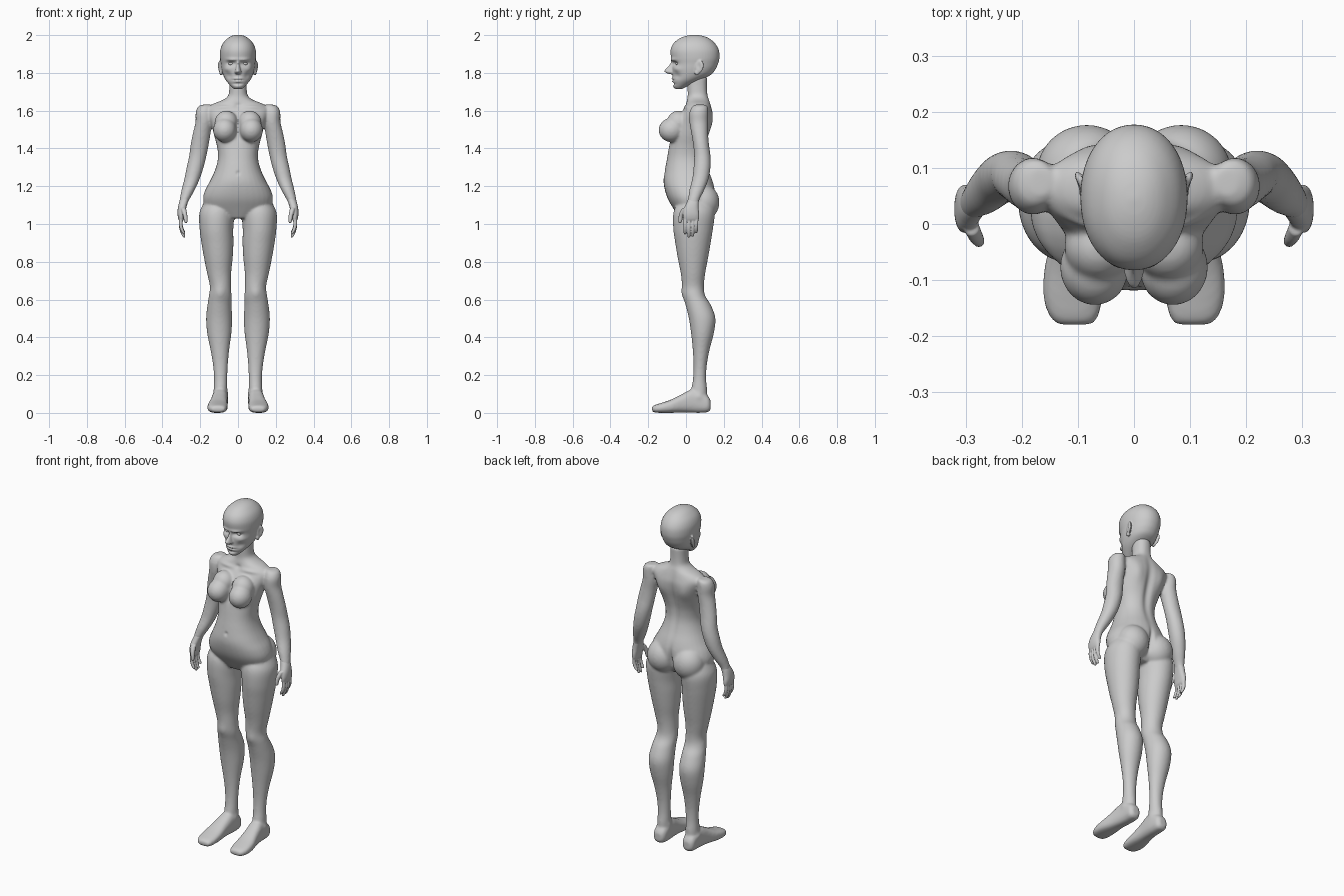
import bpy, bmesh
from math import cos, sin, pi, exp, radians
from mathutils import Vector, Matrix


def spline(rows, sub=4):
    out = []
    for i in range(len(rows) - 1):
        a, b, c, d = (rows[max(0, min(len(rows) - 1, i + k))] for k in (-1, 0, 1, 2))
        for s in range(sub):
            t = s / sub
            out.append([0.5 * (2 * q + (r - p) * t + (2 * p - 5 * q + 4 * r - w) * t * t
                               + (3 * q - p - 3 * r + w) * t ** 3) for p, q, r, w in zip(a, b, c, d)])
    return out + [list(rows[-1])]


def loft(bm, rows, side=1, axis='z', power=2.0, n=32):
    """rows: (position along axis, centre x, half width, low, high)"""
    rings = []
    for p, x, hw, lo, hi in spline(rows):
        ring = []
        for k in range(n):
            c, s = cos(2 * pi * k / n), sin(2 * pi * k / n)
            c = abs(c) ** (2 / power) * (1 if c > 0 else -1)
            s = abs(s) ** (2 / power) * (1 if s > 0 else -1)
            u, v = side * (x + hw * c), (lo + hi) / 2 + (hi - lo) / 2 * s
            ring.append(bm.verts.new((u, v, p) if axis == 'z' else (u, p, v)))
        rings.append(ring)
    faces = [bm.faces.new(rings[0]), bm.faces.new(rings[-1])]
    for a, b in zip(rings, rings[1:]):
        for k in range(n):
            faces.append(bm.faces.new((a[k], a[(k + 1) % n], b[(k + 1) % n], b[k])))
    bmesh.ops.recalc_face_normals(bm, faces=faces)


def ball(bm, centre, radii, rot=Matrix()):
    m = Matrix.Translation(centre) @ rot @ Matrix.Diagonal((*radii, 1))
    bmesh.ops.create_uvsphere(bm, u_segments=32, v_segments=20, radius=1, matrix=m)


def finish(bm, name, voxel, smooth, pushes=()):
    """Fuse the parts, relax the joins, then sculpt with soft pushes."""
    me = bpy.data.meshes.new(name)
    bm.to_mesh(me)
    bm.free()
    ob = bpy.data.objects.new(name, me)
    bpy.context.collection.objects.link(ob)
    r = ob.modifiers.new("fuse", 'REMESH')
    r.mode = 'VOXEL'
    r.voxel_size = voxel
    s = ob.modifiers.new("relax", 'SMOOTH')
    s.factor, s.iterations = 0.5, smooth
    bpy.context.view_layer.update()
    dg = bpy.context.evaluated_depsgraph_get()
    new = bpy.data.meshes.new_from_object(ob.evaluated_get(dg))
    ob.modifiers.clear()
    ob.data = new
    for centre, radii, move in pushes:
        c, mv = Vector(centre), Vector(move)
        for v in new.vertices:
            d = v.co - c
            e = sum((d[i] / radii[i]) ** 2 for i in range(3))
            if e < 8:
                v.co += mv * exp(-e)
    for p in new.polygons:
        p.use_smooth = True
    return ob


# ---- body: torso and neck
bm = bmesh.new()
TORSO = [(1.03, .08, -.035, .09), (1.08, .165, -.066, .13), (1.13, .185, -.095, .15),
         (1.18, .174, -.112, .153), (1.23, .147, -.119, .142), (1.29, .12, -.111, .12),
         (1.35, .106, -.1, .106), (1.41, .111, -.09, .108), (1.47, .127, -.08, .122),
         (1.53, .142, -.062, .137), (1.58, .16, -.033, .142), (1.61, .165, -.012, .137),
         (1.637, .13, .0, .13), (1.657, .08, .005, .124), (1.68, .052, .009, .116),
         (1.72, .046, .008, .112), (1.78, .046, .008, .112)]
loft(bm, [(z, 0, hw, f, b) for z, hw, f, b in TORSO], power=2.2)

LEG = [(1.15, .1, .06, 0, .1), (1.1, .108, .08, -.05, .14), (1.05, .113, .093, -.068, .152),
       (.97, .114, .089, -.067, .142), (.9, .109, .085, -.057, .131), (.82, .104, .076, -.044, .117),
       (.74, .1, .064, -.028, .102), (.67, .093, .056, -.02, .095), (.62, .094, .06, -.014, .102),
       (.57, .098, .064, -.002, .132), (.5, .1, .069, .015, .156), (.42, .099, .064, .027, .147),
       (.33, .096, .049, .036, .124), (.25, .093, .039, .04, .11), (.18, .092, .035, .037, .107),
       (.12, .093, .036, .028, .112), (.06, .094, .032, .03, .112)]
FOOT = [(.131, .095, .02, .02, .065), (.115, .095, .036, .004, .09), (.07, .094, .04, 0, .12),
        (.03, .096, .042, .001, .125), (-.02, .101, .045, .002, .1), (-.08, .107, .053, 0, .07),
        (-.13, .109, .053, 0, .053), (-.165, .107, .044, .002, .042), (-.18, .105, .03, .008, .032)]
ARM = [(1.632, .165, .02, .05, .1), (1.622, .175, .036, .033, .115), (1.59, .18, .044, .018, .118),
       (1.54, .18, .045, .018, .117), (1.48, .192, .047, .028, .117), (1.42, .203, .048, .038, .122),
       (1.36, .213, .046, .043, .13), (1.3, .227, .045, .04, .13), (1.24, .243, .041, .033, .12),
       (1.18, .264, .035, .018, .097), (1.13, .283, .026, .01, .072), (1.1, .292, .021, .004, .066)]
for s in (1, -1):
    loft(bm, LEG, s)
    loft(bm, FOOT, s, axis='y', power=2.6)
    loft(bm, ARM, s)
    ball(bm, (s * .07, -.077, 1.497), (.062, .068, .064))        # breast
    ball(bm, (s * .062, -.04, 1.535), (.062, .062, .065))        # upper breast slope
    ball(bm, (s * .084, .09, 1.115), (.09, .087, .095))          # buttock

body_pushes = [((0, .13, 1.45), (.022, .06, .16), (0, -.014, 0)),      # spine groove
               ((0, .16, 1.12), (.012, .05, .07), (0, -.02, 0)),       # cleft
               ((0, -.12, 1.27), (.008, .03, .01), (0, .008, 0)),      # navel
               ((0, -.11, 1.5), (.012, .06, .05), (0, .015, 0)),       # cleavage
               ((0, 0, 1.625), (.018, .03, .014), (0, .008, 0))]       # throat notch
for s in (1, -1):
    body_pushes += [((s * .085, .135, 1.53), (.04, .05, .06), (0, .012, 0)),     # shoulder blade
                    ((s * .095, -.015, .635), (.03, .04, .035), (0, -.007, 0)),  # kneecap
                    ((s * .08, .0, 1.618), (.05, .03, .01), (0, -.006, .003)),   # collarbone
                    ((s * .13, .07, .09), (.02, .02, .02), (s * .005, 0, 0)),    # ankles
                    ((s * .06, .07, .1), (.02, .02, .02), (-s * .005, 0, 0))]
finish(bm, "body", .0065, 9, body_pushes)

# ---- hands: palm, four fingers and thumb
bm = bmesh.new()
PALM = [(1.135, .281, .022, .013, .068), (1.11, .29, .023, .002, .067), (1.08, .297, .022, -.012, .067),
        (1.05, .301, .019, -.016, .07), (1.025, .301, .014, -.013, .068), (1.015, .3, .008, -.005, .06)]
THUMB = [(1.085, .29, .014, -.02, .01), (1.06, .283, .013, -.034, -.006),
         (1.035, .278, .011, -.04, -.016), (1.012, .276, .009, -.041, -.022), (1.005, .276, .004, -.036, -.027)]
for s in (1, -1):
    loft(bm, PALM, s, power=2.3)
    loft(bm, THUMB, s, n=16)
    for y, tip in ((-.003, .945), (.017, .928), (.037, .932), (.056, .953)):
        L = 1.03 - tip
        loft(bm, [(1.03 - L * t, x, r, y - r - t * .002, y + r - t * .002) for t, x, r in
                  ((0, .301, .0098), (.4, .303, .0098), (.7, .297, .0094), (.93, .287, .008), (1, .284, .004))],
             s, n=16)
finish(bm, "hands", .0033, 3)

# ---- head: skull and jaw, nose, ears
bm = bmesh.new()
SKULL = [(1.714, .02, -.055, -.02), (1.73, .038, -.064, .01), (1.76, .064, -.069, .075),
         (1.79, .079, -.071, .132), (1.82, .087, -.073, .157), (1.85, .091, -.073, .17),
         (1.88, .095, -.079, .177), (1.92, .094, -.082, .174), (1.955, .081, -.067, .155),
         (1.983, .055, -.033, .122), (1.997, .03, .005, .085), (2.002, .006, .04, .05)]
loft(bm, [(z, 0, hw, f, b) for z, hw, f, b in SKULL], power=2.1, n=48)
NOSE = [(1.868, .008, -.078, -.04), (1.838, .01, -.092, -.04), (1.815, .015, -.113, -.04),
        (1.803, .018, -.111, -.04), (1.793, .012, -.088, -.04)]
loft(bm, [(z, 0, hw, f, b) for z, hw, f, b in NOSE], n=24)
for s in (1, -1):
    tilt = Matrix.Rotation(radians(-s * 20), 4, 'Z') @ Matrix.Rotation(radians(-15), 4, 'X')
    ball(bm, (s * .094, .07, 1.832), (.009, .024, .036), tilt)
    ball(bm, (s * .09, .058, 1.802), (.008, .013, .016))

face = [((0, -.07, 1.77), (.024, .03, .006), (0, -.007, 0)),      # upper lip
        ((0, -.07, 1.755), (.02, .03, .006), (0, -.006, 0)),      # lower lip
        ((0, -.07, 1.7625), (.026, .03, .003), (0, .006, 0)),     # mouth line
        ((0, -.065, 1.742), (.03, .03, .006), (0, .005, 0)),      # above chin
        ((0, -.06, 1.727), (.02, .03, .01), (0, -.005, 0))]       # chin
for s in (1, -1):
    face += [((s * .037, -.065, 1.85), (.024, .035, .012), (0, .016, 0)),     # eye socket
             ((s * .035, -.07, 1.872), (.03, .03, .008), (0, -.006, -.003)),  # brow
             ((s * .058, -.045, 1.82), (.022, .03, .014), (s * .002, -.005, 0)),  # cheekbone
             ((s * .05, -.05, 1.785), (.02, .03, .018), (-s * .003, .005, 0)),    # cheek hollow
             ((s * .1, .068, 1.836), (.012, .012, .02), (-s * .006, 0, 0))]       # ear bowl
finish(bm, "head", .0042, 4, face)

# ---- eyes
for s, label in ((1, "left"), (-1, "right")):
    bm = bmesh.new()
    ball(bm, (s * .036, -.04, 1.849), (.016, .015, .01))
    finish(bm, label + "_eye", .002, 1)
